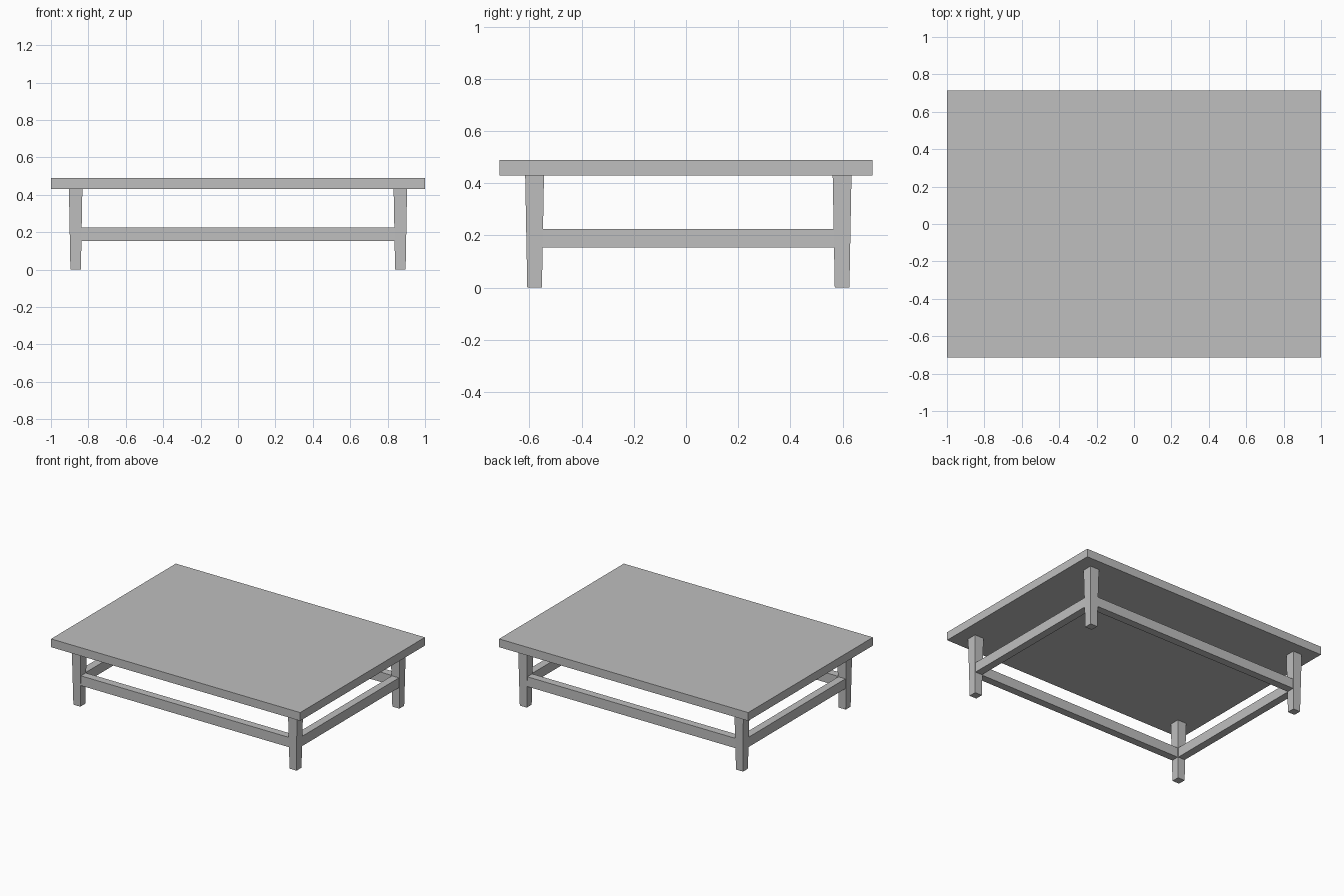
import bpy
import bmesh

if "Cube" in bpy.data.objects:
    bpy.data.objects.remove(bpy.data.objects["Cube"], do_unlink=True)

grey = bpy.data.materials.new("plain_grey")
grey.use_nodes = True
colour = (0.52, 0.52, 0.52, 1)
grey.diffuse_color = colour
grey.node_tree.nodes["Principled BSDF"].inputs["Base Color"].default_value = colour


def block(name, x, y, z, taper=1.0):
    """Box spanning the x, y and z ranges, its base scaled by taper."""
    bm = bmesh.new()
    bmesh.ops.create_cube(bm, size=1)
    for v in bm.verts:
        k = taper if v.co.z < 0 else 1.0
        v.co = [sum(r) / 2 + c * (r[1] - r[0]) * s
                for c, r, s in zip(v.co, (x, y, z), (k, k, 1))]
    mesh = bpy.data.meshes.new(name)
    bm.to_mesh(mesh)
    bm.free()
    mesh.materials.append(grey)
    obj = bpy.data.objects.new(name, mesh)
    bpy.context.collection.objects.link(obj)


def around(centre, half):
    return (centre - half, centre + half)


LEG_X = 0.868
LEG_Y = {"front": -0.58, "back": 0.598}
RAIL_Z = (0.154, 0.225)
RAIL_HALF = 0.028

# Table top
block("table_top", (-1, 1), (-0.715, 0.715), (0.43, 0.49))

# Tapered legs and the side rails between them
for side, sign in (("left", 1), ("right", -1)):
    x = sign * LEG_X
    for end, y in LEG_Y.items():
        block(f"{end}_{side}_leg", around(x, 0.036), around(y, 0.036), (0, 0.43), 0.78)
    block(f"{side}_rail", around(x, RAIL_HALF), (LEG_Y["front"], LEG_Y["back"]), RAIL_Z)

# Front and back rails
for end, y in LEG_Y.items():
    block(f"{end}_rail", (-LEG_X, LEG_X), around(y, RAIL_HALF), RAIL_Z)
